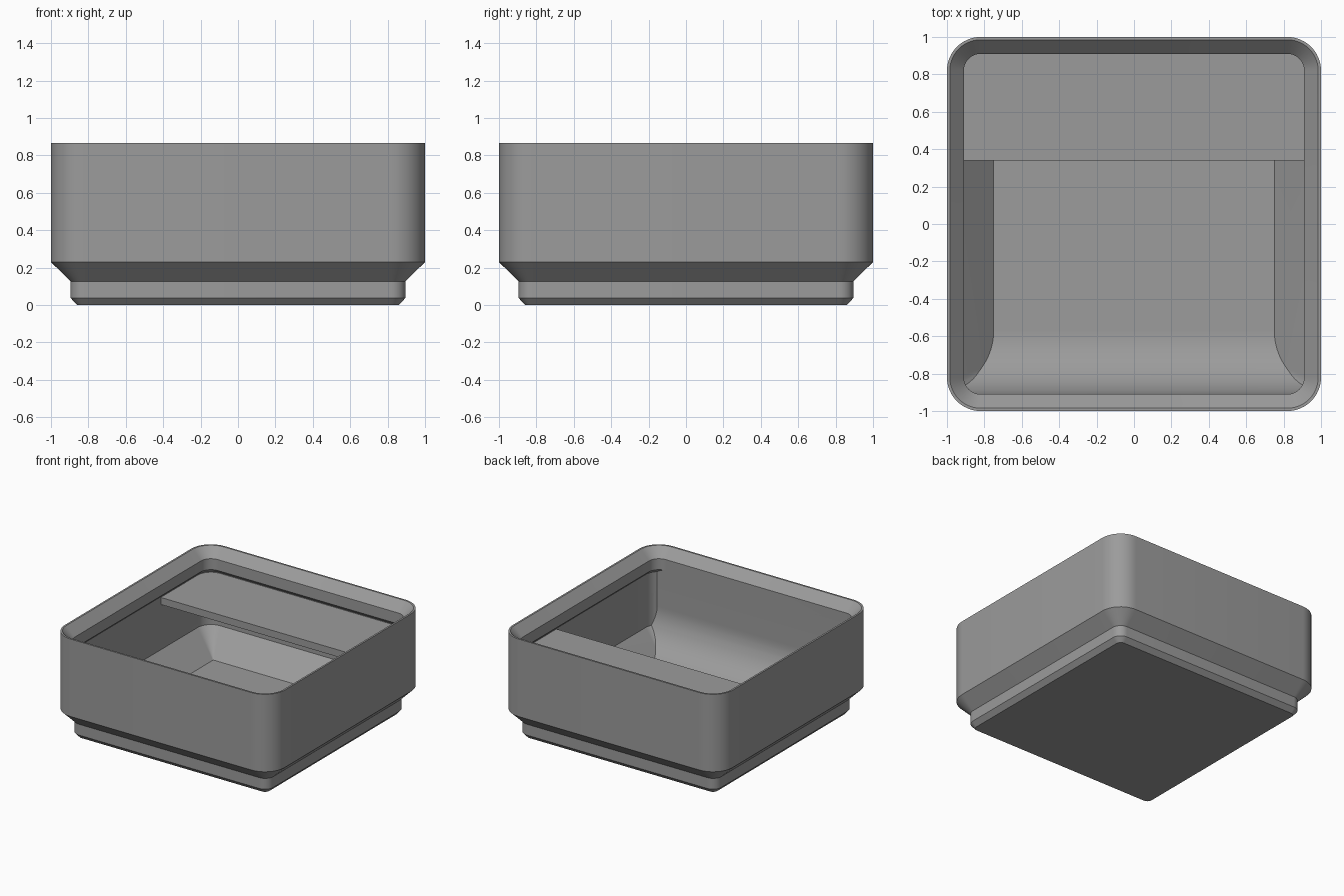
import bpy, bmesh, math

if "Cube" in bpy.data.objects:
    bpy.data.objects.remove(bpy.data.objects["Cube"])

grey = bpy.data.materials.new("plain grey")
grey.diffuse_color = (0.33, 0.33, 0.33, 1)
grey.use_nodes = True
grey.node_tree.nodes["Principled BSDF"].inputs["Base Color"].default_value = grey.diffuse_color


def make(name, bm):
    bmesh.ops.recalc_face_normals(bm, faces=bm.faces)
    me = bpy.data.meshes.new(name)
    bm.to_mesh(me)
    bm.free()
    me.materials.append(grey)
    ob = bpy.data.objects.new(name, me)
    bpy.context.collection.objects.link(ob)
    return ob


def rounded_square(half, radius, z, seg=12):
    pts = []
    for q, (sx, sy) in enumerate([(1, 1), (-1, 1), (-1, -1), (1, -1)]):
        for i in range(seg + 1):
            a = (q + i / seg) * math.pi / 2
            c = half - radius
            pts.append((sx * c + radius * math.cos(a), sy * c + radius * math.sin(a), z))
    return pts


def loft(name, levels):
    # stack of rounded squares: (half width, corner radius, height)
    bm = bmesh.new()
    rings = [[bm.verts.new(p) for p in rounded_square(*lv)] for lv in levels]
    n = len(rings[0])
    for a, b in zip(rings, rings[1:]):
        for i in range(n):
            j = (i + 1) % n
            bm.faces.new((a[i], a[j], b[j], b[i]))
    bm.faces.new(rings[0])
    bm.faces.new(rings[-1])
    return make(name, bm)


def extrude_x(name, profile, half):
    # side profile (y, z) drawn across the width
    bm = bmesh.new()
    f = bm.faces.new([bm.verts.new((-half, y, z)) for y, z in profile])
    r = bmesh.ops.extrude_face_region(bm, geom=[f])
    verts = [v for v in r["geom"] if isinstance(v, bmesh.types.BMVert)]
    bmesh.ops.translate(bm, verts=verts, vec=(2 * half, 0, 0))
    return make(name, bm)


def subtract(target, tool):
    m = target.modifiers.new("cut", "BOOLEAN")
    m.operation, m.solver, m.object = "DIFFERENCE", "EXACT", tool
    bpy.context.view_layer.objects.active = target
    bpy.ops.object.modifier_apply(modifier=m.name)
    bpy.data.objects.remove(tool)


FLOOR = 0.045

# outer shell with stepped, chamfered foot
bin_body = loft("bin_body", [
    (0.86, 0.04, 0), (0.895, 0.075, 0.038), (0.895, 0.075, 0.127),
    (1, 0.18, 0.23), (1, 0.18, 0.866)])

# hollow with sloped floor edge, undercut and stacking lip
cavity = loft("cavity", [
    (0.75, 0.004, FLOOR), (0.94, 0.12, FLOOR + 0.19), (0.94, 0.12, 0.67),
    (0.91, 0.09, 0.70), (0.91, 0.09, 0.79), (0.985, 0.165, 0.866),
    (0.995, 0.175, 0.876)])

# curved scoop left standing along the front wall
R, y0 = 0.34, -0.57
arc = [(y0 - R * math.sin(a), FLOOR + R - R * math.cos(a))
       for a in (i / 20 * math.pi / 2 for i in range(21))]
scoop = extrude_x("scoop", arc + [(y0 - R, 0.70), (-1.1, 0.70), (-1.1, -0.1), (y0, -0.1)], 1.1)
subtract(cavity, scoop)

# label shelf with sloped underside along the back wall
shelf = extrude_x("shelf", [(0.34, 0.665), (0.34, 0.607), (0.96, 0.255), (1.1, 0.255), (1.1, 0.665)], 1.1)
subtract(cavity, shelf)

subtract(bin_body, cavity)

# smooth rounded corners and scoop, crisp edges elsewhere
bpy.ops.object.select_all(action="DESELECT")
bin_body.select_set(True)
bpy.context.view_layer.objects.active = bin_body
bpy.ops.object.shade_smooth_by_angle(angle=math.radians(25))
